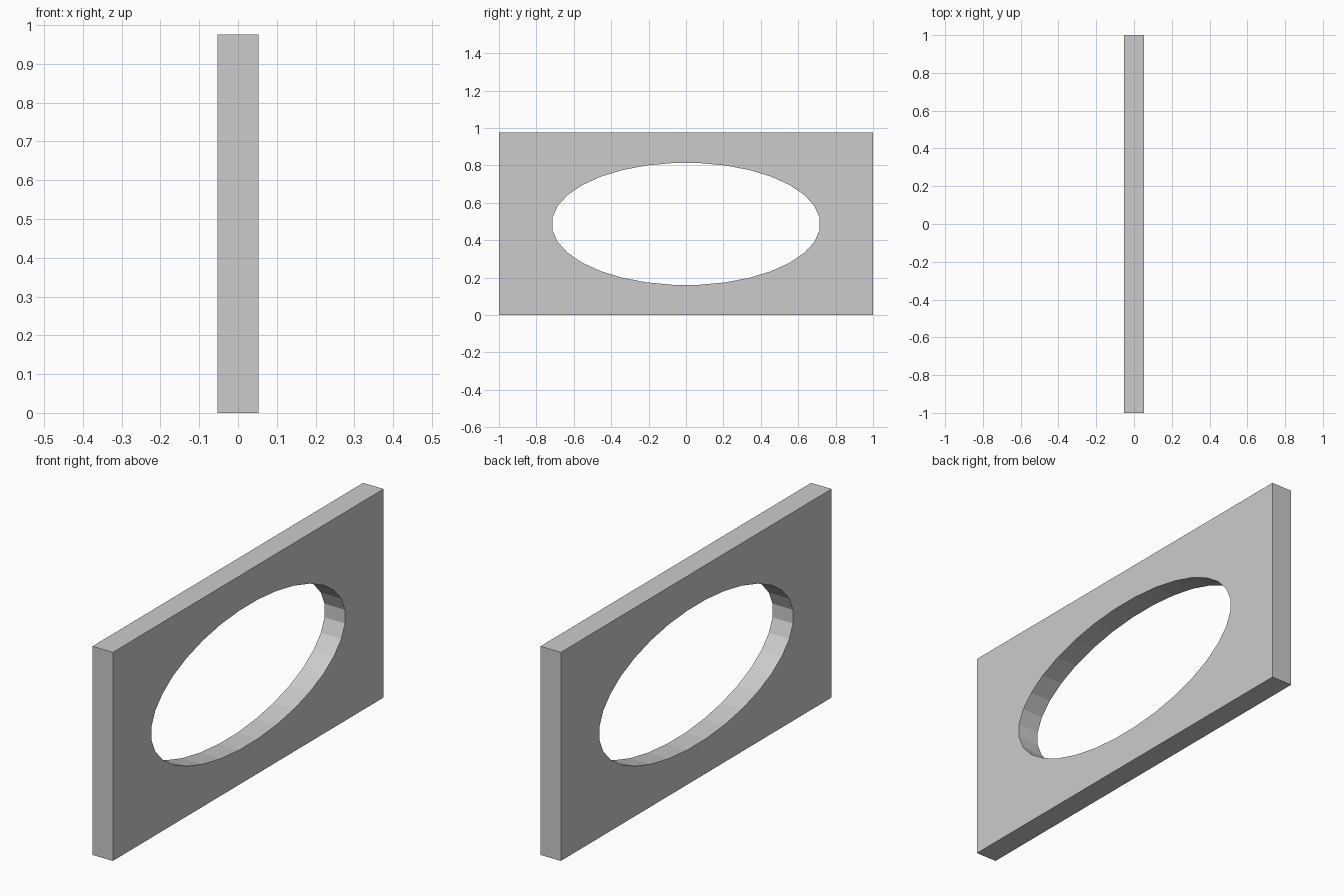
import bpy, bmesh, math

if "Cube" in bpy.data.objects:
    bpy.data.objects.remove(bpy.data.objects["Cube"])

HALF_T, HALF_W, HALF_H = 0.053, 1.0, 0.4875   # half thickness, width, height
A, B, SEGS = 0.718, 0.327, 32                 # elliptical opening

# Outer ends of the radial edges for one quadrant, from side to top
QUAD = [(HALF_W, 0.095), (0.90, 0.24), (0.79, 0.335), (0.69, HALF_H),
        (0.54, HALF_H), (0.385, HALF_H), (0.23, HALF_H), (0.077, HALF_H)]


def mirrored_ring(quad):
    upper = quad + [(-y, z) for y, z in reversed(quad)]
    return upper + [(-y, -z) for y, z in upper]


def elliptical_ring():
    angles = [(i + 0.5) * math.tau / SEGS for i in range(SEGS)]
    return [(A * math.cos(a), B * math.sin(a)) for a in angles]


def build_panel():
    bm = bmesh.new()

    def vert(p):
        return bm.verts.new((-HALF_T, p[0], p[1] + HALF_H))

    inner = [vert(p) for p in elliptical_ring()]
    outer = [vert(p) for p in mirrored_ring(QUAD)]
    # Radial faces around the opening
    for i in range(SEGS):
        j = (i + 1) % SEGS
        bm.faces.new((inner[i], outer[i], outer[j], inner[j]))
    # Four corner faces
    for start, sy, sz in ((0, 1, 1), (12, -1, 1), (16, -1, -1), (28, 1, -1)):
        corner = vert((sy * HALF_W, sz * HALF_H))
        bm.faces.new([corner] + outer[start:start + 4])
    # Thickness
    ext = bmesh.ops.extrude_face_region(bm, geom=bm.faces[:], use_keep_orig=True)
    moved = [g for g in ext["geom"] if isinstance(g, bmesh.types.BMVert)]
    bmesh.ops.translate(bm, verts=moved, vec=(2 * HALF_T, 0, 0))
    bmesh.ops.recalc_face_normals(bm, faces=bm.faces[:])

    mesh = bpy.data.meshes.new("oval_window_panel")
    bm.to_mesh(mesh)
    bm.free()
    obj = bpy.data.objects.new("oval_window_panel", mesh)
    bpy.context.collection.objects.link(obj)


build_panel()
